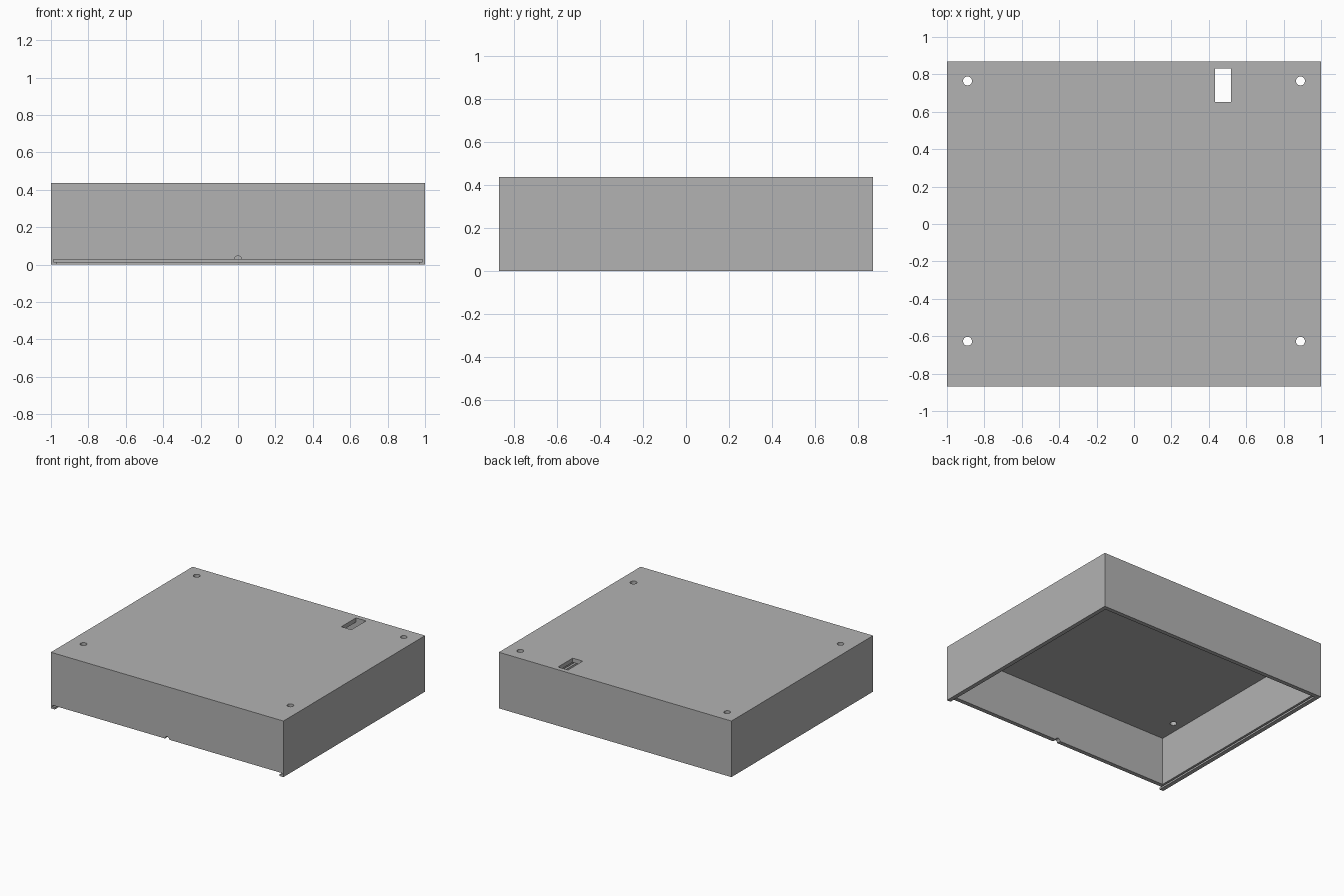
import bpy

W, D, H = 2.0, 1.74, 0.436   # outer size
T = 0.033                    # wall thickness
LIP, SLOT = 0.014, 0.028     # bottom and top of the lid groove
GROOVE = 0.013               # wall left outside the groove

if "Cube" in bpy.data.objects:
    bpy.data.objects.remove(bpy.data.objects["Cube"])

grey = bpy.data.materials.new("grey plastic")
grey.use_nodes = True
colour = (0.45, 0.45, 0.45, 1)
grey.diffuse_color = colour
grey.node_tree.nodes["Principled BSDF"].inputs["Base Color"].default_value = colour


def block(name, low, high):
    """Box spanning two opposite corners."""
    bpy.ops.mesh.primitive_cube_add(size=1)
    ob = bpy.context.object
    ob.name = name
    for v in ob.data.vertices:
        v.co = [l + (c + 0.5) * (h - l) for c, l, h in zip(v.co, low, high)]
    return ob


def rod(name, radius, length, location, rotation=(0, 0, 0)):
    bpy.ops.mesh.primitive_cylinder_add(vertices=32, radius=radius, depth=length,
                                        location=location, rotation=rotation)
    ob = bpy.context.object
    ob.name = name
    return ob


def cut(body, cutter):
    """Subtract the cutter, then throw it away."""
    mod = body.modifiers.new("cut", "BOOLEAN")
    mod.operation = "DIFFERENCE"
    mod.solver = "EXACT"
    mod.object = cutter
    bpy.context.view_layer.objects.active = body
    bpy.ops.object.modifier_apply(modifier=mod.name)
    bpy.data.objects.remove(cutter)


# Outer shell with a hollow, open underside
x, y = W / 2, D / 2
case = block("enclosure_shell", (-x, -y, 0), (x, y, H))
cut(case, block("hollow", (T - x, T - y, -0.1), (x - T, y - T, H - T)))

# Sliding-lid groove in the sides and back, open through the front wall
cut(case, block("lid_mouth", (T - x, -y - 0.1, -0.1), (x - T, 0, SLOT)))
cut(case, block("lid_groove", (GROOVE - x, -y - 0.1, LIP), (x - GROOVE, y - GROOVE, SLOT)))

# Finger notch in the middle of the front edge
cut(case, rod("finger_notch", 0.019, 0.2, (0, -y, SLOT), (1.5708, 0, 0)))

# Screw holes and cable opening in the top
for hx in (-0.89, 0.89):
    for hy in (-0.627, 0.765):
        cut(case, rod("screw_hole", 0.024, 0.2, (hx, hy, H)))
cut(case, block("cable_opening", (0.432, 0.652, H - 0.1), (0.518, 0.832, H + 0.1)))

case.data.materials.clear()
case.data.materials.append(grey)
for poly in case.data.polygons:
    poly.material_index = 0
bpy.ops.object.select_all(action="DESELECT")
case.select_set(True)
bpy.context.view_layer.objects.active = case
bpy.ops.object.shade_smooth_by_angle()
